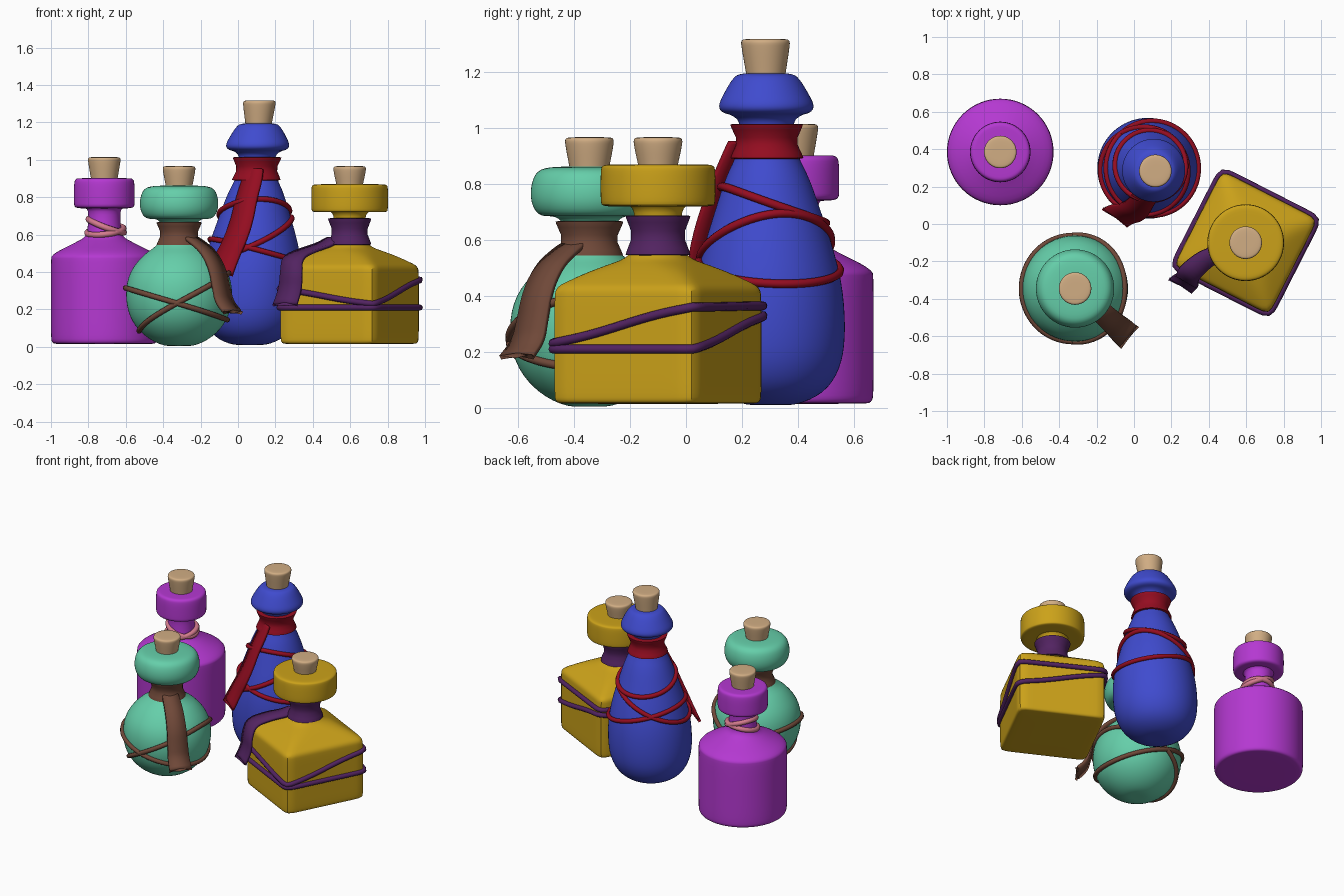
import bpy, bmesh
from math import sin, cos, pi, radians
from mathutils import Vector

if "Cube" in bpy.data.objects:
    bpy.data.objects.remove(bpy.data.objects["Cube"])


def material(name, rgb):
    m = bpy.data.materials.new(name)
    m.diffuse_color = (*rgb, 1)
    m.use_nodes = True
    m.node_tree.nodes["Principled BSDF"].inputs["Base Color"].default_value = m.diffuse_color
    return m


PURPLE = material("purple_glass", (0.46, 0.04, 0.64))
GREEN = material("green_glass", (0.13, 0.62, 0.40))
BLUE = material("blue_glass", (0.05, 0.07, 0.62))
YELLOW = material("yellow_glass", (0.60, 0.36, 0.01))
CORK = material("cork", (0.64, 0.42, 0.23))
PINK = material("pink_cord", (0.66, 0.20, 0.27))
BROWN = material("brown_ribbon", (0.16, 0.065, 0.04))
RED = material("red_ribbon", (0.30, 0.004, 0.015))
VIOLET = material("violet_ribbon", (0.085, 0.017, 0.12))


def soften(pts, times):
    """Corner cutting, end points kept."""
    pts = [Vector(p) for p in pts]
    for _ in range(times):
        out = [pts[0]]
        for a, b in zip(pts, pts[1:]):
            out += [a.lerp(b, 0.25), a.lerp(b, 0.75)]
        pts = out + [pts[-1]]
    return pts


def finish(name, bm, mat):
    bmesh.ops.recalc_face_normals(bm, faces=bm.faces)
    me = bpy.data.meshes.new(name)
    bm.to_mesh(me)
    bm.free()
    ob = bpy.data.objects.new(name, me)
    bpy.context.collection.objects.link(ob)
    me.materials.append(mat)
    bpy.context.view_layer.objects.active = ob
    ob.select_set(True)
    bpy.ops.object.shade_smooth_by_angle(angle=radians(40))
    ob.select_set(False)
    return ob


class Bottle:
    """Axis, lean and rotation shared by all parts of one bottle."""

    def __init__(self, name, x, y, lean=(0, 0), rot=0, segs=64):
        self.name, self.x, self.y = name, x, y
        self.lean, self.rot, self.segs = lean, radians(rot), segs

    def point(self, r, z, t, p=2):
        r /= (abs(cos(t)) ** p + abs(sin(t)) ** p) ** (1 / p)
        a = t + self.rot
        return Vector((self.x + self.lean[0] * z + r * cos(a),
                       self.y + self.lean[1] * z + r * sin(a), z))

    # profile points are radius, height, squareness (2 = round)
    def lathe(self, part, profile, mat, times=2):
        prof = soften([(q + (2,))[:3] for q in profile], times)
        bm = bmesh.new()
        n = self.segs
        rings = [[bm.verts.new(self.point(r, z, 2 * pi * i / n, p)) for i in range(n)]
                 for r, z, p in prof]
        for a, b in zip(rings, rings[1:]):
            for i in range(n):
                bm.faces.new((a[i], a[(i + 1) % n], b[(i + 1) % n], b[i]))
        bmesh.ops.remove_doubles(bm, verts=bm.verts, dist=1e-5)
        finish(self.name + "_" + part, bm, mat)
        return prof

    def glass(self, profile, mat):
        self.prof = self.lathe("bottle", profile, mat)

    def cork(self, z0, z1):
        self.lathe("cork", [(0, z0 - .03), (.066, z0 - .03), (.07, z0), (.085, z1 - .035),
                            (.088, z1 - .005), (.07, z1), (0, z1)], CORK)

    def collar(self, z0, z1, r, mat):
        m = (z0 + z1) / 2
        self.lathe("collar", [(r - .04, z0), (r + .008, z0), (r + .006, z0 + .01), (r - .018, m),
                              (r + .006, z1 - .01), (r + .008, z1), (r - .04, z1)], mat, 1)

    def surface(self, z, t):
        for a, b in zip(self.prof, self.prof[1:]):
            if a.y <= z <= b.y and b.y > a.y:
                q = a.lerp(b, (z - a.y) / (b.y - a.y))
                return self.point(q.x + .005, z, t, q.z)

    # cord wound round the glass, height given as a function of angle
    def wrap(self, part, height, mat, depth=.015):
        cu = bpy.data.curves.new(part, 'CURVE')
        cu.dimensions = '3D'
        cu.bevel_depth = depth
        cu.bevel_resolution = 2
        sp = cu.splines.new('POLY')
        n = 96
        sp.points.add(n - 1)
        for i in range(n):
            t = 2 * pi * i / n
            sp.points[i].co = (*self.surface(height(t), t), 1)
        sp.use_cyclic_u = True
        cu.materials.append(mat)
        bpy.context.collection.objects.link(bpy.data.objects.new(self.name + "_" + part, cu))

    # hanging ribbon with a swallowtail end
    def tail(self, path, side, half, mat):
        pts = soften(path, 2)
        side = Vector(side).normalized()
        bm = bmesh.new()
        rows = []
        n = len(pts) - 1
        for i, c in enumerate(pts):
            w = half * (0.75 + 0.35 * i / n)
            mid = c if i < n else c.lerp(pts[-3], 0.9)
            rows.append([bm.verts.new(v) for v in (c - side * w, mid, c + side * w)])
        for a, b in zip(rows, rows[1:]):
            for j in (0, 1):
                bm.faces.new((a[j], a[j + 1], b[j + 1], b[j]))
        ob = finish(self.name + "_ribbon_tail", bm, mat)
        mod = ob.modifiers.new("thickness", 'SOLIDIFY')
        mod.thickness = .018
        mod.offset = 0


def tilt(z, cx, sy):
    return lambda t: z + cx * cos(t) + sy * sin(t)


# purple cylinder bottle with neck cord
b = Bottle("purple", -.715, .385)
b.glass([(0, .015), (.25, .015), (.28, .02), (.285, .06), (.285, .25), (.285, .46), (.28, .495),
         (.16, .555), (.095, .59), (.087, .65), (.085, .74), (.12, .74), (.16, .745), (.162, .78),
         (.162, .87), (.155, .9), (.12, .902), (0, .902)], PURPLE)
b.cork(.895, 1.015)
b.x += .008
b.wrap("upper_cord", tilt(.648, -.035, .01), PINK, .017)
b.wrap("lower_cord", tilt(.622, .012, .02), PINK, .017)

# green round bottle
b = Bottle("green", -.315, -.345)
b.glass([(0, .005), (.09, .005), (.19, .06), (.262, .15), (.288, .27), (.27, .39), (.2, .485),
         (.12, .54), (.095, .58), (.095, .66), (.12, .685), (.18, .685), (.208, .73), (.21, .79),
         (.19, .845), (.14, .862), (0, .862)], GREEN)
b.cork(.855, .967)
b.collar(.54, .668, .113, BROWN)
b.wrap("falling_ribbon", tilt(.23, -.085, 0), BROWN)
b.wrap("rising_ribbon", tilt(.24, .155, 0), BROWN)
b.tail([b.point(r, z, radians(-42)) for r, z in
        ((.09, .58), (.13, .56), (.21, .51), (.275, .42), (.305, .31), (.325, .24), (.39, .18))],
       (.64, .77, 0), .068, BROWN)

# blue leaning pear bottle
b = Bottle("blue", .062, .302, lean=(.04, -.014))
b.glass([(0, .01), (.1, .01), (.2, .06), (.255, .15), (.272, .27), (.264, .43), (.232, .57),
         (.19, .70), (.15, .82), (.11, .9), (.097, .96), (.095, 1.02), (.12, 1.045), (.16, 1.055),
         (.172, 1.08), (.15, 1.125), (.12, 1.175), (.095, 1.195), (0, 1.198)], BLUE)
b.cork(1.192, 1.318)
b.collar(.89, 1.015, .122, RED)
b.wrap("lower_ribbon", tilt(.51, -.065, -.015), RED)
b.wrap("middle_ribbon", tilt(.58, .11, .035), RED)
b.wrap("upper_ribbon", tilt(.725, .01, -.065), RED)
b.tail([(.085, .19, .95), (.075, .165, .89), (.045, .125, .79), (.02, .085, .67), (-.02, .06, .56),
        (-.06, .055, .48), (-.1, .035, .38)], (.82, -.57, 0), .075, RED)

# yellow square bottle
b = Bottle("yellow", .597, -.1, rot=-27, segs=96)
b.glass([(0, .015, 16), (.26, .015, 16), (.283, .02, 16), (.287, .05, 16), (.287, .2, 16),
         (.287, .39, 16), (.283, .43, 16), (.25, .455, 12), (.17, .505, 4), (.1, .54), (.085, .6),
         (.083, .72), (.13, .72), (.198, .72), (.205, .735), (.205, .85), (.198, .868),
         (.15, .87), (0, .87)], YELLOW)
b.cork(.865, .967)
b.collar(.545, .688, .108, VIOLET)


def corners(*zs):
    """Heights at the front, right, back and left corners."""
    def f(t):
        u = ((t + pi / 4) / (pi / 2)) % 4
        i = int(u)
        return zs[i] + (zs[(i + 1) % 4] - zs[i]) * (u - i)
    return f


b.wrap("lower_ribbon", corners(.21, .21, .33, .21), VIOLET, .016)
b.wrap("upper_ribbon", corners(.23, .36, .365, .31), VIOLET, .016)
b.tail([(.52, -.13, .58), (.46, -.15, .545), (.38, -.185, .52), (.29, -.265, .48),
        (.285, -.305, .40), (.28, -.305, .31), (.25, -.33, .22)], (.86, -.5, 0), .066, VIOLET)
